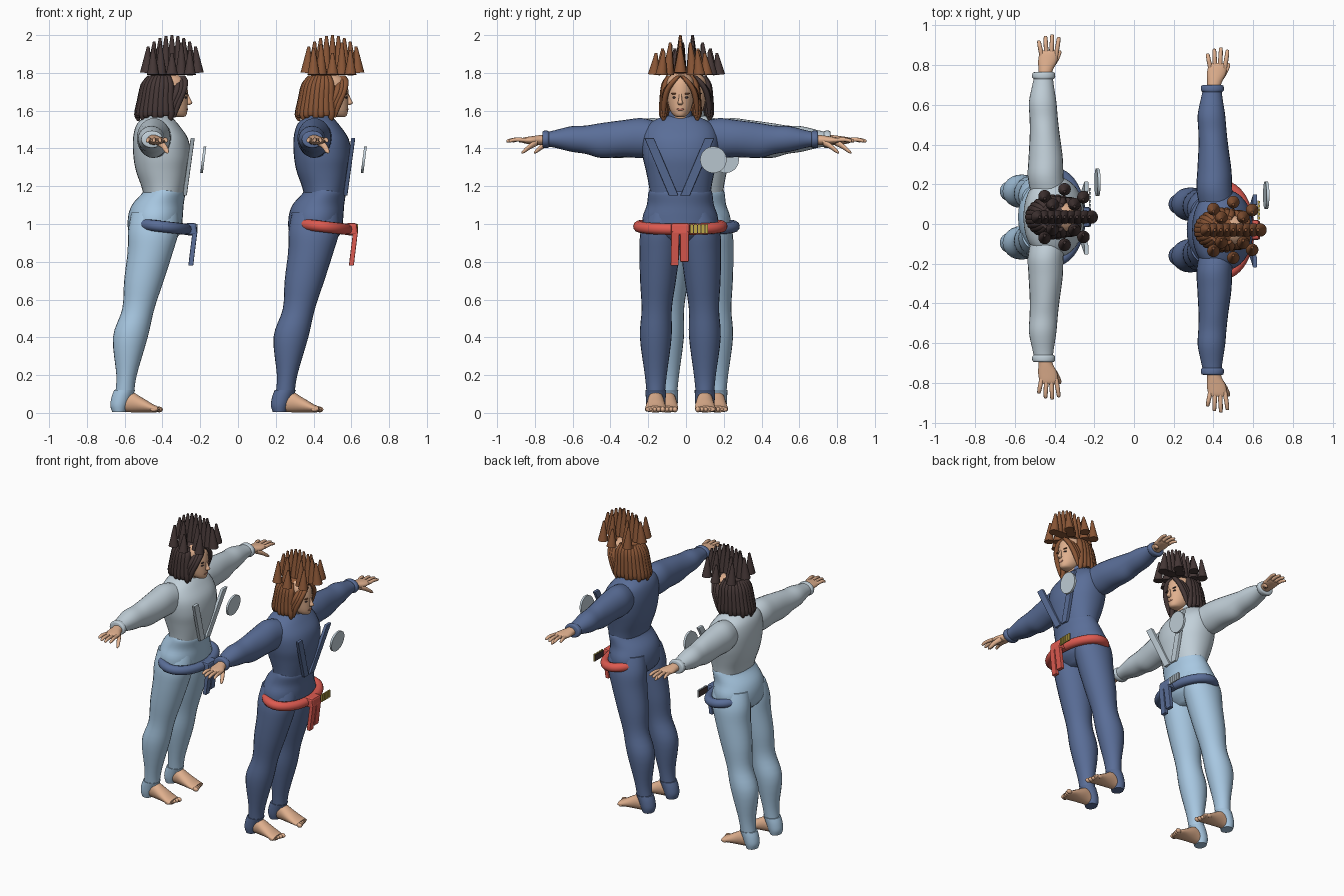
import bpy, bmesh
from math import sin, cos, pi, radians
from mathutils import Vector

cube = bpy.data.objects.get("Cube")
if cube:
    bpy.data.objects.remove(cube)


def material(name, code):
    def linear(v):
        return v / 12.92 if v <= 0.04045 else ((v + 0.055) / 1.055) ** 2.4
    rgba = [linear(int(code[i:i + 2], 16) / 255) for i in (0, 2, 4)] + [1]
    m = bpy.data.materials.new(name)
    m.use_nodes = True
    m.diffuse_color = rgba
    m.node_tree.nodes["Principled BSDF"].inputs["Base Color"].default_value = rgba
    return m


SKIN = material("skin", "E0B08E")
NAVY = material("navy cloth", "5A6E98")
SKY = material("sky blue cloth", "A8C8E2")
PALE = material("pale grey cloth", "C2D0D9")
RED = material("red belt", "DD5A50")
BROWN = material("brown hair", "8A5636")
DARK = material("dark hair", "453736")
GOLD = material("gold", "C0AA48")
LIP = material("lips", "B97866")

origin = Vector((0, 0, 0))      # where the current figure stands
tag = ""                        # which figure is being built


def finish(name, bm, mat, smooth=True):
    bmesh.ops.recalc_face_normals(bm, faces=bm.faces)
    me = bpy.data.meshes.new(name)
    bm.to_mesh(me)
    bm.free()
    me.materials.append(mat)
    ob = bpy.data.objects.new(tag + name, me)
    ob.location = origin
    bpy.context.collection.objects.link(ob)
    if smooth:
        bpy.ops.object.select_all(action='DESELECT')
        ob.select_set(True)
        bpy.context.view_layer.objects.active = ob
        bpy.ops.object.shade_smooth_by_angle(angle=radians(50))
    return ob


def spline(rings, steps):
    """Catmull-Rom interpolation between cross-sections."""
    out = []
    last = len(rings) - 1
    for i in range(last):
        p0, p1, p2, p3 = (rings[min(max(i + k, 0), last)] for k in (-1, 0, 1, 2))
        for s in range(steps):
            t = s / steps
            out.append([0.5 * (2 * b + (c - a) * t + (2 * a - 5 * b + 4 * c - d) * t * t
                        + (3 * b - a - 3 * c + d) * t ** 3) for a, b, c, d in zip(p0, p1, p2, p3)])
    return out + [list(rings[-1])]


def loft(name, rings, axis, mat, sides=24, steps=4, power=1.0):
    """Skin over rings (x, y, z, radius_a, radius_b) lying across an axis."""
    u, v = {"x": (1, 2), "y": (0, 2), "z": (0, 1)}[axis]
    bm = bmesh.new()
    loops = []
    for x, y, z, ra, rb in spline(rings, steps):
        loop = []
        for k in range(sides):
            c, s = cos(2 * pi * k / sides), sin(2 * pi * k / sides)
            p = [x, y, z]
            p[u] += max(ra, .001) * c * max(abs(c), 1e-6) ** (power - 1)
            p[v] += max(rb, .001) * s * max(abs(s), 1e-6) ** (power - 1)
            loop.append(bm.verts.new(p))
        loops.append(loop)
    for a, b in zip(loops, loops[1:]):
        for k in range(sides):
            n = (k + 1) % sides
            bm.faces.new((a[k], a[n], b[n], b[k]))
    bm.faces.new(loops[0])
    bm.faces.new(loops[-1])
    return finish(name, bm, mat)


def ball(name, centre, size, mat):
    bm = bmesh.new()
    bmesh.ops.create_uvsphere(bm, u_segments=20, v_segments=12, radius=1)
    for v in bm.verts:
        v.co = Vector(centre) + Vector([a * b for a, b in zip(v.co, size)])
    return finish(name, bm, mat)


def strip(name, top, bottom, width, thick, mat, bevel=0.004):
    """Flat bar from top to bottom, its width along y."""
    bm = bmesh.new()
    bmesh.ops.create_cube(bm, size=1)
    for v in bm.verts:
        base = Vector(top) if v.co.z > 0 else Vector(bottom)
        v.co = base + Vector((v.co.x * thick, v.co.y * width, 0))
    if bevel:
        bmesh.ops.bevel(bm, geom=bm.edges[:], offset=bevel, segments=2, affect='EDGES', profile=.5)
    return finish(name, bm, mat, False)


def cone(name, base, tip, r, mat):
    bm = bmesh.new()
    axis = Vector(tip) - Vector(base)
    bmesh.ops.create_cone(bm, cap_ends=True, segments=16, radius1=r, radius2=.007, depth=axis.length)
    turn = Vector((0, 0, 1)).rotation_difference(axis)
    for v in bm.verts:
        v.co = turn @ v.co + (Vector(base) + Vector(tip)) / 2
    return finish(name, bm, mat)


def limbs(s, side, shirt, trousers):
    # leg, heel cuff and bare foot
    loft(side + "_leg", [(.25, s * .13, .1, .05, .048), (.26, s * .13, .2, .054, .058),
         (.28, s * .13, .4, .092, .084), (.322, s * .125, .55, .085, .08),
         (.352, s * .118, .7, .105, .095), (.385, s * .11, .85, .12, .106),
         (.402, s * .105, .96, .134, .106), (.41, s * .09, 1.06, .125, .09)], "z", trousers)
    loft(side + "_heel_cuff", [(.22, s * .13, .005, .036, .042), (.222, s * .13, .04, .048, .05),
         (.235, s * .13, .085, .054, .053), (.25, s * .13, .12, .056, .054)], "z", trousers)
    loft(side + "_foot", [(.2, s * .13, .04, .035, .03), (.27, s * .13, .06, .042, .056),
         (.34, s * .13, .042, .05, .04), (.4, s * .132, .024, .055, .022),
         (.425, s * .134, .02, .05, .016)], "x", SKIN)
    for i in range(5):
        ball(side + "_toe", (.432 - .007 * i, s * (.093 + .021 * i), .018),
             (.02, .014 - .001 * i, .015 - .001 * i), SKIN)
    # sleeve and its cuff
    loft(side + "_sleeve", [(.42, s * .1, 1.45, .085, .085), (.405, s * .2, 1.455, .09, .105),
         (.405, s * .3, 1.452, .086, .098), (.4, s * .42, 1.442, .075, .092),
         (.395, s * .5, 1.446, .071, .075), (.39, s * .58, 1.45, .069, .067),
         (.392, s * .67, 1.45, .053, .045), (.395, s * .715, 1.448, .046, .038)], "y", shirt)
    loft(side + "_sleeve_cuff", [(.395, s * .695, 1.448, .05, .042), (.395, s * .705, 1.448, .058, .046),
         (.395, s * .725, 1.448, .056, .045), (.396, s * .73, 1.448, .047, .036)], "y", shirt)
    # hand
    loft(side + "_palm", [(.4, s * .7, 1.447, .034, .027), (.405, s * .74, 1.445, .036, .026),
         (.415, s * .785, 1.443, .048, .022), (.42, s * .825, 1.443, .046, .016),
         (.42, s * .84, 1.443, .04, .01)], "y", SKIN)
    for i, length in enumerate((.06, .083, .09, .078)):
        x = .385 + .024 * i
        spread = (i - 1.5) * .006
        loft(side + "_finger", [(x, s * .815, 1.443, .012, .012), (x + spread, s * (.828 + length * .5), 1.447, .011, .011),
             (x + spread * 1.5, s * (.824 + length), 1.44, .009, .009),
             (x + spread * 1.5, s * (.83 + length), 1.438, .003, .003)], "y", SKIN, 10, 3)
    loft(side + "_thumb", [(.43, s * .755, 1.435, .018, .02), (.455, s * .79, 1.415, .015, .016),
         (.472, s * .825, 1.388, .012, .012), (.477, s * .84, 1.378, .004, .004)], "y", SKIN, 12, 3)


def head(hair):
    loft("neck", [(.44, 0, 1.52, .052, .052), (.46, 0, 1.57, .05, .05), (.47, 0, 1.64, .05, .052)], "z", SKIN)
    loft("face", [(.54, 0, 1.566, .02, .015), (.53, 0, 1.574, .045, .034), (.512, 0, 1.6, .07, .054),
         (.497, 0, 1.65, .087, .068), (.484, 0, 1.71, .1, .075), (.475, 0, 1.765, .095, .07),
         (.47, 0, 1.795, .05, .04)], "z", SKIN)
    loft("nose", [(.578, 0, 1.69, .008, .007), (.587, 0, 1.66, .012, .009), (.592, 0, 1.64, .016, .014),
         (.584, 0, 1.63, .008, .008)], "z", SKIN, 12)
    ball("lips", (.577, 0, 1.607), (.008, .02, .007), LIP)
    for s, side in ((1, "left"), (-1, "right")):
        ball(side + "_eye", (.571, s * .03, 1.67), (.008, .013, .006), DARK)
        ball(side + "_eyebrow", (.574, s * .031, 1.69), (.007, .02, .004), hair)
        # locks framing the face
        for j in range(3):
            d = .018 * j
            loft(side + "_front_lock", [(.55 - d, s * .008, 1.785, .02, .014), (.568 - d, s * .038, 1.755, .018, .018),
                 (.558 - d, s * (.072 + d * .2), 1.7, .018, .016), (.53 - d, s * .086, 1.63, .018, .015),
                 (.515 - d, s * .088, 1.565 + d * .3, .005, .005)], "z", hair, 10)
    # hair cap with hanging strands
    ball("hair_cap", (.455, 0, 1.71), (.108, .088, .1), hair)
    count = 19
    for i in range(count):
        a = radians(70 + 220 * i / (count - 1))
        c, n = cos(a), sin(a)
        loft("hair_strand", [(.455 + .07 * c, .06 * n, 1.785, .014, .014), (.455 + .1 * c, .082 * n, 1.74, .02, .02),
             (.45 + .112 * c, .09 * n, 1.66, .022, .022), (.45 + .13 * c, .095 * n, 1.58, .02, .02),
             (.45 + .128 * c, .095 * n, 1.545 + .015 * (i % 3), .005, .005)], "z", hair, 10, 3)
    # crown of cones: a centre row and three on each side
    for i in range(9):
        t = i / 4 - 1
        cone("crest_cone", (.5 + .135 * t, 0, 1.81 - .01 * abs(t)), (.5 + .125 * t, 0, 2 - .06 * t * t), .034, hair)
    for s in (1, -1):
        for x, y, top in ((.4, .105, 1.93), (.5, .14, 1.905), (.595, .1, 1.92), (.44, .062, 1.95), (.55, .065, 1.96)):
            cone("side_cone", (x, s * y, 1.79), (x, s * (y - .012), top), .032, hair)


def figure(label, place, shirt, trousers, belt, hair, bars):
    global origin, tag
    origin, tag = Vector(place), label
    for s, side in ((1, "left"), (-1, "right")):
        limbs(s, side, shirt, trousers)
    head(hair)
    # trunk
    loft("trouser_seat", [(.41, 0, .89, .07, .08), (.41, 0, .95, .135, .185), (.412, 0, 1.03, .145, .2),
         (.425, 0, 1.1, .137, .178), (.455, 0, 1.16, .115, .17), (.455, 0, 1.18, .106, .163)], "z", trousers, 32)
    loft("shirt", [(.456, 0, 1.13, .1, .158), (.456, 0, 1.2, .118, .166), (.45, 0, 1.28, .14, .182),
         (.448, 0, 1.36, .152, .2), (.44, 0, 1.45, .146, .205), (.425, 0, 1.52, .115, .18),
         (.425, 0, 1.56, .08, .115), (.435, 0, 1.575, .05, .06)], "z", shirt, 32, 4, .9)
    loft("collar", [(.432, 0, 1.53, .075, .085), (.44, 0, 1.56, .066, .068), (.447, 0, 1.595, .062, .06),
         (.447, 0, 1.6, .05, .05)], "z", shirt)
    # belt ring, knot and hanging ends
    curve = bpy.data.curves.new("belt", 'CURVE')
    curve.dimensions = '3D'
    curve.bevel_depth = .03
    curve.bevel_resolution = 4
    ring = curve.splines.new('POLY')
    ring.points.add(47)
    for k, p in enumerate(ring.points):
        a = 2 * pi * k / 48
        p.co = (.445 + .132 * cos(a), .22 * sin(a), .987 - .015 * cos(a), 1)
    ring.use_cyclic_u = True
    ring.use_smooth = True
    curve.materials.append(belt)
    ob = bpy.data.objects.new(tag + "belt", curve)
    ob.location = origin
    bpy.context.collection.objects.link(ob)
    strip("belt_knot", (.6, 0, 1.005), (.605, 0, .94), .1, .06, belt, .012)
    strip("belt_end", (.622, -.027, .96), (.6, -.03, .78), .042, .026, belt)
    strip("belt_end", (.622, .022, .96), (.602, .022, .8), .046, .026, belt)
    # badge bars
    strip("bar_backing", (.625, .1, .995), (.625, .1, .953), .095, .004, DARK, 0)
    for k in range(5):
        y = .06 + .02 * k
        strip("badge_bar", (.63, y, 1), (.63, y, .95), .014, .009, bars, 0)
    # lapels and chest disc
    strip("right_lapel", (.61, -.165, 1.455), (.568, -.035, 1.15), .05, .022, shirt)
    strip("left_lapel", (.61, .155, 1.455), (.568, .025, 1.15), .05, .022, shirt)
    bm = bmesh.new()
    bmesh.ops.create_cone(bm, cap_ends=True, segments=40, radius1=.07, radius2=.07, depth=.014)
    for v in bm.verts:
        v.co = Vector((.666 + v.co.z + .13 * v.co.x, .175 + v.co.y, 1.34 + v.co.x))
    finish("chest_disc", bm, PALE)


figure("navy_", (0, -.03, 0), NAVY, NAVY, RED, BROWN, GOLD)
figure("pale_", (-.85, .035, 0), PALE, SKY, NAVY, DARK, PALE)
